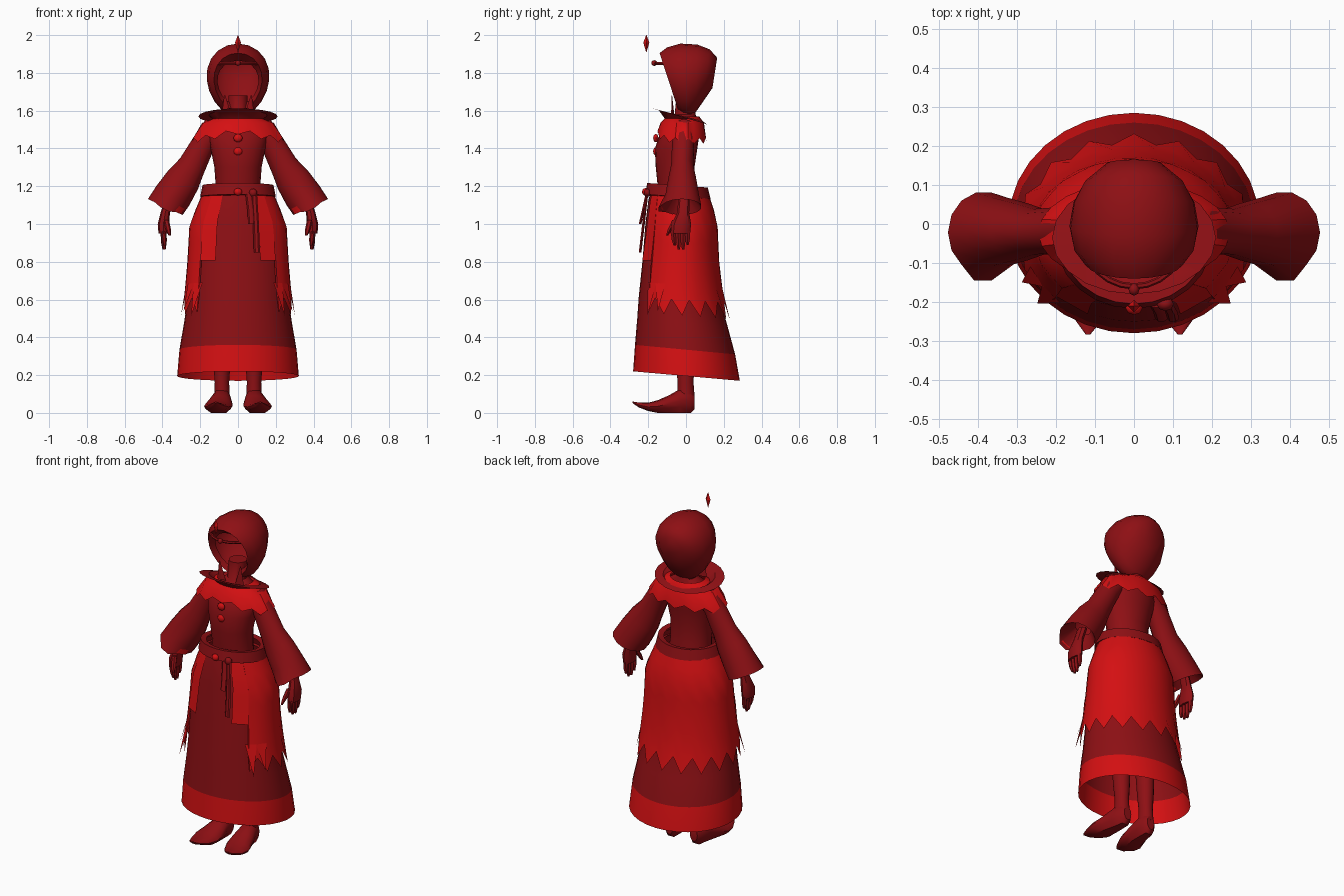
import bpy, bmesh, math
from mathutils import Vector as V

if "Cube" in bpy.data.objects:
    bpy.data.objects.remove(bpy.data.objects["Cube"])

TAU = math.tau


def material(name, color):
    m = bpy.data.materials.new(name)
    m.diffuse_color = (*color, 1)
    m.use_nodes = True
    m.node_tree.nodes["Principled BSDF"].inputs["Base Color"].default_value = m.diffuse_color
    return m


DARK = material("dark red cloth", (0.27, 0.005, 0.007))
BRIGHT = material("bright red cloth", (0.66, 0.005, 0.006))


def finish(name, bm, mats, rule=None, mirror=False, angle=40):
    """Turn a bmesh into a named, shaded object; colour faces by a rule."""
    bmesh.ops.recalc_face_normals(bm, faces=bm.faces)
    if rule:
        for f in bm.faces:
            f.material_index = int(rule(f.calc_center_median()))
    me = bpy.data.meshes.new(name)
    bm.to_mesh(me)
    bm.free()
    ob = bpy.data.objects.new(name, me)
    bpy.context.collection.objects.link(ob)
    for m in mats:
        me.materials.append(m)
    if mirror:
        ob.modifiers.new("Mirror", "MIRROR").use_mirror_merge = False
    bpy.ops.object.select_all(action="DESELECT")
    ob.select_set(True)
    bpy.context.view_layer.objects.active = ob
    bpy.ops.object.shade_smooth_by_angle(angle=math.radians(angle))
    return ob


def loft(bm, rings, closed=True, cap_start=False, cap_end=False):
    """Bridge rows of points with quads."""
    rows = [[bm.verts.new(p) for p in r] for r in rings]
    n = len(rows[0])
    for a, b in zip(rows, rows[1:]):
        for i in range(n if closed else n - 1):
            j = (i + 1) % n
            bm.faces.new((a[i], a[j], b[j], b[i]))
    if cap_start:
        bm.faces.new(rows[0])
    if cap_end:
        bm.faces.new(rows[-1])
    return rows


def oval(z, rx, yf, yb, n=20, tilt=0.0):
    """Level oval from front yf to back yb; tilt lowers the back."""
    c, r = (yf + yb) / 2, (yb - yf) / 2
    return [V((rx * math.sin(TAU * i / n), c - r * math.cos(TAU * i / n),
               z + tilt * math.cos(TAU * i / n))) for i in range(n)]


def disc(c, a, b, n=12):
    """Oval about c with half axes a and b."""
    c, a, b = V(c), V(a), V(b)
    return [c + a * math.cos(TAU * i / n) + b * math.sin(TAU * i / n) for i in range(n)]


def blob(name, c, size, mat, mirror=False):
    bm = bmesh.new()
    bmesh.ops.create_uvsphere(bm, u_segments=8, v_segments=6, radius=1)
    for v in bm.verts:
        v.co = V(c) + v.co * V(size)
    return finish(name, bm, [mat], mirror=mirror, angle=60)


# Skirt: one profile shared by gown and overskirt (z, half width, front, back)
SKIRT = [(1.18, .175, -.185, .105), (1.12, .20, -.20, .13), (1.0, .25, -.215, .16),
         (.8, .257, -.23, .165), (.6, .268, -.25, .185), (.48, .285, -.258, .22),
         (.335, .31, -.27, .26), (.195, .322, -.28, .285)]


def skirt_point(a, z, off=0.0):
    z = max(min(z, 1.18), .195)
    for p, q in zip(SKIRT, SKIRT[1:]):
        if z >= q[0]:
            break
    t = (p[0] - z) / (p[0] - q[0])
    _, rx, yf, yb = [u + (v - u) * t for u, v in zip(p, q)]
    lean = .025 * max(0, min(1, (1.0 - z) / .6))
    return V(((rx + off) * math.sin(a),
              (yf + yb) / 2 - ((yb - yf) / 2 + off) * math.cos(a), z + lean * math.cos(a)))


bm = bmesh.new()
loft(bm, [[skirt_point(TAU * i / 32, p[0]) for i in range(32)] for p in SKIRT])
finish("gown_skirt", bm, [DARK, BRIGHT], lambda c: c.z < .3)

# Overskirt: open at the front, stepped front tabs, zigzag hem
bm = bmesh.new()
START, SPLIT, TEETH = .44, .80, 12
cols = [(START, .80), (SPLIT, .80)]
step = (TAU - 2 * SPLIT) / (2 * TEETH)
zig = [(SPLIT + step * i, .60 if i % 2 else .515) for i in range(2 * TEETH + 1)]
cols = cols + zig + [(TAU - SPLIT, .80), (TAU - START, .80)]
rows = []
for k in range(8):
    t = k / 7
    rows.append([skirt_point(a, 1.17 + (b - 1.17) * t, .006 + .016 * t ** 2) for a, b in cols])
loft(bm, rows, closed=False)
finish("overskirt", bm, [BRIGHT])

# Hanging points at the front corners of the overskirt
bm = bmesh.new()
for a, z in ((.86, .50), (1.1, .53)):
    tri = [skirt_point(a - .13, .68, .018), skirt_point(a + .13, .68, .018),
           skirt_point(a, z, .045)]
    bm.faces.new([bm.verts.new(p) for p in tri])
finish("overskirt_point", bm, [BRIGHT], mirror=True)

# Belt with knot and hanging tails
bm = bmesh.new()
loft(bm, [oval(1.20, .155, -.175, .085, 24, .012), oval(1.205, .188, -.205, .115, 24, .012),
          oval(1.145, .20, -.217, .13, 24, .012), oval(1.14, .18, -.19, .11, 24, .012)])
finish("belt", bm, [DARK], angle=50)
blob("belt_knot", (0, -.215, 1.17), (.022, .018, .02), BRIGHT)
blob("belt_ring", (.08, -.205, 1.165), (.022, .018, .022), DARK)
for name, x, z in (("belt_tail_long", .095, .85), ("belt_tail_short", .065, 1.0)):
    bm = bmesh.new()
    path = [(x - .01, -.207, 1.16), (x, -.225, 1.0 if z < .9 else 1.08), (x + .005, -.243, z)]
    loft(bm, [disc(p, (.016, 0, 0), (0, .008, 0), 6) for p in path],
         cap_start=True, cap_end=True)
    finish(name, bm, [DARK])

# Torso and neck
bm = bmesh.new()
loft(bm, [oval(*p) for p in (
    (1.10, .13, -.14, .06), (1.20, .118, -.15, .05), (1.30, .125, -.16, .045),
    (1.40, .145, -.165, .06), (1.47, .16, -.14, .07), (1.54, .12, -.10, .07),
    (1.58, .055, -.06, .05), (1.68, .05, -.05, .05))], cap_end=True)
finish("torso", bm, [DARK])
for z in (1.455, 1.385):
    blob("chest_brooch", (0, -.16, z), (.024, .014, .022), BRIGHT)

# Shoulder cape with ragged edge
bm = bmesh.new()
rings = [oval(1.57, .10, -.10, .07, 24), oval(1.535, .19, -.135, .095, 24),
         oval(1.44, .245, -.155, .11, 24)]
for i, p in enumerate(rings[2]):
    side = abs(math.sin(TAU * i / 24))
    p.z += (.05 - .05 * side) * (p.y < 0) + (.015 if i % 2 else -.015)
loft(bm, rings)
finish("shoulder_cape", bm, [BRIGHT])

# Standing collar, raised at the front, and its inner points
bm = bmesh.new()
rings = [oval(1.545, .12, -.11, .07, 20, .01), oval(1.575, .155, -.145, .085, 20, .028),
         oval(1.57, .21, -.18, .11, 20, .042)]
loft(bm, rings)
finish("collar", bm, [DARK])
bm = bmesh.new()
loft(bm, [disc((.06, -.07, 1.57), (.028, 0, 0), (0, .01, 0), 6),
          disc((.07, -.075, 1.68), (.003, 0, 0), (0, .002, 0), 6)], cap_end=True)
finish("collar_point", bm, [DARK], mirror=True)

# Hollow hood lofted from its face opening to the back
HOOD = [((-.085, 1.865), (-.02, 1.63), .115), ((-.14, 1.905), (-.04, 1.60), .135),
        ((-.10, 1.935), (-.01, 1.575), .165), ((-.03, 1.955), (.02, 1.57), .176),
        ((.06, 1.95), (.05, 1.59), .165), ((.125, 1.925), (.085, 1.64), .135),
        ((.165, 1.88), (.14, 1.72), .075)]
bm = bmesh.new()
rings = []
for (ty, tz), (by, bz), w in HOOD:
    ring = []
    for i in range(20):
        u = math.cos(TAU * i / 20)
        t = (1 + u) / 2
        ring.append(V((w * math.sin(TAU * i / 20) * (.94 + .10 * u),
                       by + (ty - by) * t, bz + (tz - bz) * t)))
    rings.append(ring)
loft(bm, rings, cap_end=True)
finish("hood", bm, [DARK], angle=60)

# Circlet across the brow, and floating gem
bm = bmesh.new()
arc = [math.radians(-75 + 15 * i) for i in range(11)]
loft(bm, [disc((.13 * math.sin(a), -.03 - .13 * math.cos(a), 1.85),
               (.008 * math.sin(a), -.008 * math.cos(a), 0), (0, 0, .008), 6) for a in arc],
     cap_start=True, cap_end=True)
finish("circlet", bm, [DARK])
blob("circlet_stud", (0, -.168, 1.852), (.014, .016, .015), DARK)
bm = bmesh.new()
loft(bm, [disc((0, -.21, z), (r, 0, 0), (0, r, 0), 4)
          for z, r in ((1.91, .001), (1.96, .016), (2.0, .001))], cap_start=True, cap_end=True)
finish("floating_gem", bm, [BRIGHT], angle=20)

# Sleeves: centre, half thickness across the arm, half depth
ARM = [((.125, -.01, 1.51), (.045, 0, .045), .055), ((.18, -.015, 1.43), (.052, 0, .035), .06),
       ((.245, -.02, 1.305), (.062, 0, .042), .06), ((.29, -.02, 1.235), (.078, 0, .05), .075),
       ((.345, -.02, 1.15), (.088, 0, .05), .09), ((.385, -.022, 1.09), (.092, 0, .042), .105)]
bm = bmesh.new()
rings = [disc(c, a, (0, d, 0), 14) for c, a, d in ARM]
rings[-1][10] += V((0, -.02, -.015))
rings[-1][11] += V((.005, -.02, -.01))
rings.append(disc((.345, -.02, 1.16), (.04, 0, .025), (0, .045, 0), 14))
loft(bm, rings)
finish("sleeve", bm, [DARK], mirror=True)
bm = bmesh.new()
loft(bm, [disc(c, a, (0, d, 0), 14)[8:12] for c, a, d in (
    ((.366, -.021, 1.122), (.092, 0, .046), .101),
    ((.386, -.022, 1.09), (.096, 0, .044), .110))], closed=False)
finish("cuff_patch", bm, [BRIGHT], mirror=True)

# Hands with tapered fingers
bm = bmesh.new()
loft(bm, [disc(c, (a, 0, 0), (0, b, 0), 8) for c, a, b in (
    ((.36, -.01, 1.14), .025, .03), ((.385, -.015, 1.06), .025, .032),
    ((.395, -.025, 1.0), .03, .052), ((.395, -.03, .95), .026, .052))],
     cap_start=True, cap_end=True)
FINGERS = [((.395, .008, .96), (.393, .008, .89)), ((.395, -.017, .96), (.393, -.015, .865)),
           ((.395, -.043, .96), (.39, -.038, .865)), ((.395, -.068, .96), (.387, -.06, .885)),
           ((.38, -.06, 1.02), (.362, -.10, .94))]
for a, b in FINGERS:
    a, b = V(a), V(b)
    loft(bm, [disc(a.lerp(b, t), (r, 0, 0), (0, r, 0), 6)
              for t, r in ((0, .015), (.6, .014), (1, .007))], cap_start=True, cap_end=True)
finish("hand", bm, [DARK], mirror=True)

# Legs
bm = bmesh.new()
loft(bm, [disc((.085, y, z), (r, 0, 0), (0, r * 1.1, 0), 12) for y, z, r in (
    (0, .08, .042), (-.002, .16, .038), (-.005, .26, .045), (-.01, .42, .052),
    (-.02, .7, .07), (-.03, 1.0, .08))], cap_start=True, cap_end=True)
finish("leg", bm, [DARK], mirror=True)

# Curled, pointed shoes: centre, half width, half height
SHOE = [((.082, .045, .06), .025, .04), ((.084, .025, .065), .042, .062),
        ((.088, -.03, .065), .052, .063), ((.095, -.09, .048), .066, .045),
        ((.105, -.15, .035), .075, .032), ((.112, -.20, .032), .06, .022),
        ((.116, -.25, .042), .032, .013), ((.118, -.283, .056), .006, .004)]
bm = bmesh.new()
loft(bm, [disc(c, (w, 0, 0), (0, 0, h), 12) for c, w, h in SHOE],
     cap_start=True, cap_end=True)
for v in bm.verts:
    if v.co.z < .014 and v.co.y > -.2:
        v.co.z = 0
finish("shoe", bm, [DARK], mirror=True)
